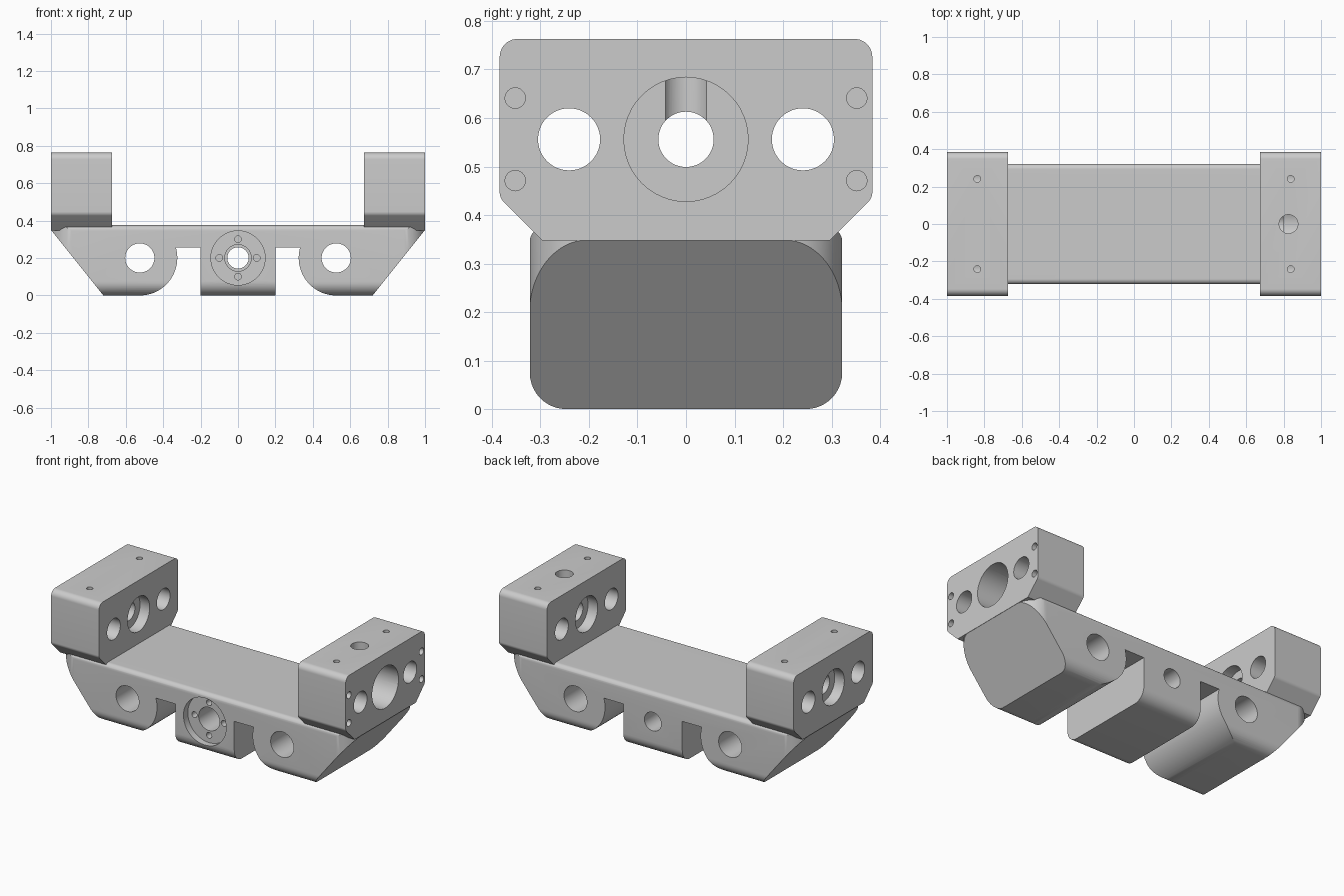
import bpy, bmesh, math
from mathutils import Vector

if "Cube" in bpy.data.objects:
    bpy.data.objects.remove(bpy.data.objects["Cube"], do_unlink=True)

grey = bpy.data.materials.new("machined grey")
grey.use_nodes = True
grey.diffuse_color = (0.6, 0.6, 0.6, 1)
grey.node_tree.nodes["Principled BSDF"].inputs["Base Color"].default_value = (0.6, 0.6, 0.6, 1)


def rounded(corners, steps=10):
    """Outline with each (a, b, radius) corner replaced by an arc."""
    pts = []
    for i, (a, b, r) in enumerate(corners):
        p = Vector((a, b, 0))
        if r == 0:
            pts.append((a, b))
            continue
        before, after = corners[i - 1], corners[(i + 1) % len(corners)]
        u = (Vector((*before[:2], 0)) - p).normalized()
        v = (Vector((*after[:2], 0)) - p).normalized()
        half = u.angle(v) / 2
        centre = p + (u + v).normalized() * r / math.sin(half)
        reach = r / math.tan(half)
        start = (p + u * reach - centre).normalized()
        end = (p + v * reach - centre).normalized()
        for k in range(steps + 1):
            q = centre + start.slerp(end, k / steps) * r
            pts.append((q.x, q.y))
    return pts


def mirrored(half):
    """Full outline from the corners of its positive half."""
    return half + [(-a, b, r) for a, b, r in reversed(half)]


def prism(name, pts, axis, lo, hi):
    """Extrude a flat outline along an axis."""
    place = {"X": lambda a, b, d: (d, a, b),
             "Y": lambda a, b, d: (a, d, b),
             "Z": lambda a, b, d: (a, b, d)}[axis]
    bm = bmesh.new()
    ends = [[bm.verts.new(place(a, b, d)) for a, b in pts] for d in (lo, hi)]
    n = len(pts)
    bm.faces.new(ends[0])
    bm.faces.new(ends[1])
    for i in range(n):
        j = (i + 1) % n
        bm.faces.new((ends[0][i], ends[0][j], ends[1][j], ends[1][i]))
    bmesh.ops.recalc_face_normals(bm, faces=bm.faces)
    mesh = bpy.data.meshes.new(name)
    bm.to_mesh(mesh)
    bm.free()
    mesh.materials.append(grey)
    obj = bpy.data.objects.new(name, mesh)
    bpy.context.collection.objects.link(obj)
    return obj


def combine(target, tool, operation="DIFFERENCE"):
    """Apply a boolean and throw the tool away."""
    mod = target.modifiers.new("cut", "BOOLEAN")
    mod.operation, mod.solver, mod.object = operation, "EXACT", tool
    bpy.context.view_layer.objects.active = target
    bpy.ops.object.modifier_apply(modifier=mod.name)
    bpy.data.objects.remove(tool, do_unlink=True)


def drill(target, axis, a, b, radius, lo, hi):
    """Cut a round hole centred on (a, b) across the axis."""
    n = 48 if radius > 0.03 else 24
    pts = [(a + radius * math.cos(math.tau * k / n),
            b + radius * math.sin(math.tau * k / n)) for k in range(n)]
    combine(target, prism("hole", pts, axis, lo, hi))


def finish(obj):
    bpy.ops.object.select_all(action="DESELECT")
    obj.select_set(True)
    bpy.context.view_layer.objects.active = obj
    bpy.ops.object.shade_smooth_by_angle(angle=math.radians(25))


# Base: rounded section trimmed by a rounded plan
section = rounded(mirrored([(0.322, 0, 0.075), (0.322, 0.375, 0.03)]))
base = prism("base_beam", section, "X", -1.1, 1.1)
plan = rounded(mirrored([(0.999, -0.3225, 0.12), (0.999, 0.3225, 0.12)]), 16)
combine(base, prism("plan", plan, "Z", -0.2, 0.6), "INTERSECT")

for side in (-1, 1):
    # Slanted end
    slant = [(0.64, -0.1), (1.08, 0.45), (1.2, 0.45), (1.2, -0.1)]
    combine(base, prism("slant", [(side * x, z) for x, z in slant], "Y", -0.6, 0.6))
    # Slot between the centre boss and the rounded foot
    slot = [(0.525, -0.1), (0.2, -0.1), (0.2, 0.255)]
    for k in range(25):
        t = math.radians(164 + 106 * k / 24)
        slot.append((0.525 + 0.2005 * math.cos(t), 0.2 + 0.2005 * math.sin(t)))
    combine(base, prism("slot", [(side * x, z) for x, z in slot], "Y", -0.6, 0.6))
    # Cross hole in the foot
    drill(base, "Y", side * 0.525, 0.2, 0.078, -0.6, 0.6)

# Stepped centre bore with four screw holes
drill(base, "Y", 0, 0.2, 0.145, -0.6, -0.28)
drill(base, "Y", 0, 0.2, 0.071, -0.6, -0.1)
drill(base, "Y", 0, 0.2, 0.057, -0.6, 0.6)
for dx, dz in ((0.1, 0), (-0.1, 0), (0, 0.1), (0, -0.1)):
    drill(base, "Y", dx, 0.2 + dz, 0.018, -0.6, -0.18)
finish(base)

# End blocks
outline = rounded(mirrored([(0.297, 0.348, 0), (0.384, 0.435, 0.03), (0.384, 0.763, 0.037)]))
bore_z = 0.556
for name, side in (("left_block", 1), ("right_block", -1)):
    def across(d0, d1):
        return sorted((side * d0, side * d1))

    block = prism(name, outline, "X", *across(0.675, 1))
    # Through holes and the inner counterbore
    drill(block, "X", 0, bore_z, 0.057, *across(0.5, 1.2))
    drill(block, "X", 0, bore_z, 0.107, *across(0.5, 0.74))
    for y in (-0.241, 0.241):
        drill(block, "X", y, bore_z, 0.064, *across(0.5, 1.2))
        # Set-screw hole from the top
        drill(block, "Z", side * 0.838, y, 0.018, bore_z, 0.9)
    if side > 0:
        # Deep outer bore, top port and corner screw holes
        drill(block, "X", 0, bore_z, 0.128, 0.8, 1.2)
        drill(block, "Z", 0.826, 0, 0.05, bore_z, 0.9)
        for y in (-0.352, 0.352):
            for z in (0.471, 0.641):
                drill(block, "X", y, z, 0.021, 0.88, 1.2)
    else:
        drill(block, "X", 0, bore_z, 0.107, *across(0.935, 1.2))
    finish(block)
